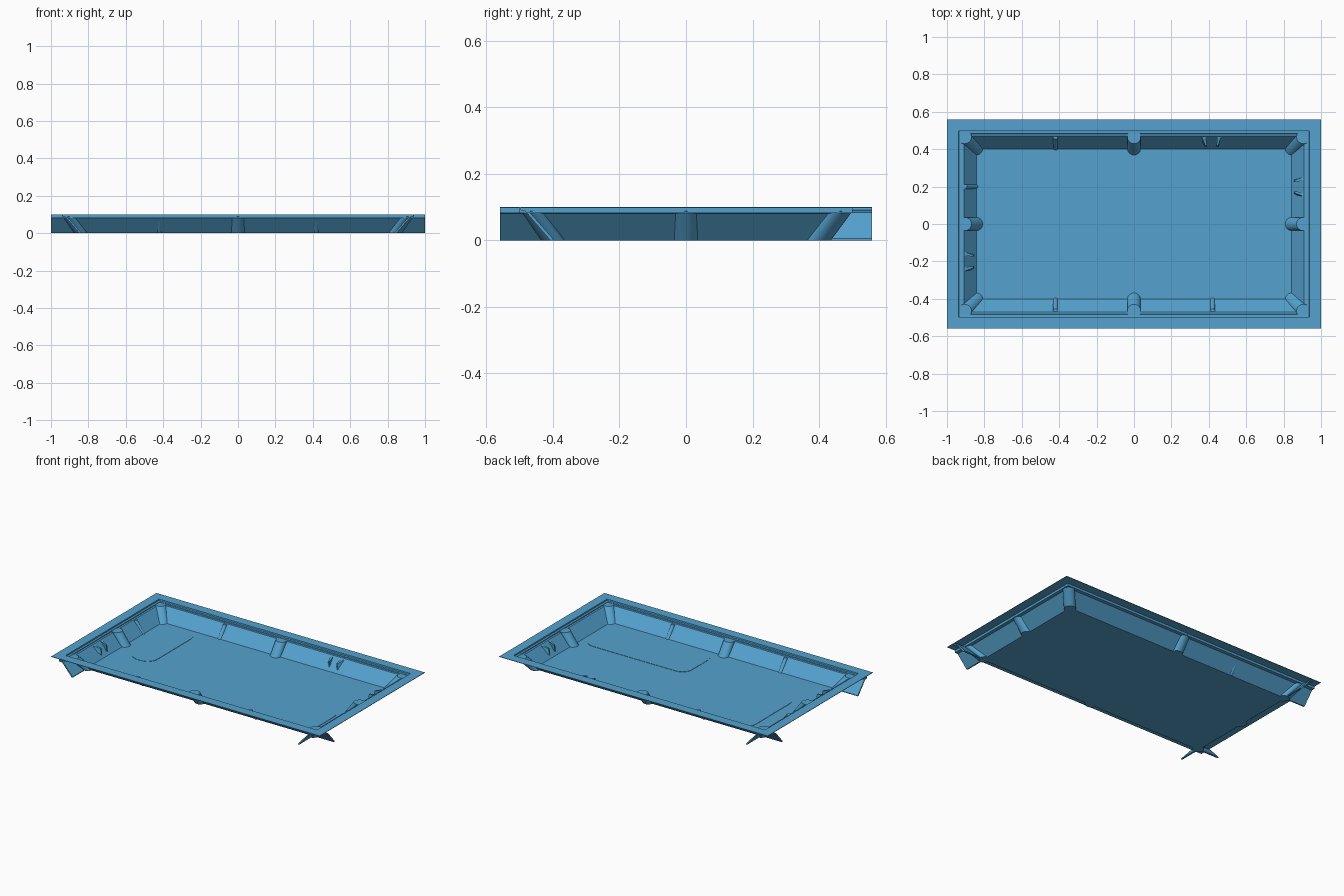
import bpy, bmesh, math

cube = bpy.data.objects.get("Cube")
if cube:
    bpy.data.objects.remove(cube, do_unlink=True)

COLOUR = (0.09, 0.36, 0.62, 1.0)
blue = bpy.data.materials.new("tray_blue")
blue.use_nodes = True
blue.diffuse_color = COLOUR
blue.node_tree.nodes["Principled BSDF"].inputs["Base Color"].default_value = COLOUR

HX, HY = 1.0, 0.56       # outer half sizes
DIFF = HX - HY           # long side minus short side


def finish(name, bm, smooth=False):
    bmesh.ops.recalc_face_normals(bm, faces=bm.faces[:])
    mesh = bpy.data.meshes.new(name)
    bm.to_mesh(mesh)
    bm.free()
    mesh.materials.append(blue)
    obj = bpy.data.objects.new(name, mesh)
    bpy.context.collection.objects.link(obj)
    if smooth:
        bpy.ops.object.select_all(action="DESELECT")
        obj.select_set(True)
        bpy.context.view_layer.objects.active = obj
        bpy.ops.object.shade_smooth_by_angle(angle=math.radians(40))
    return obj


def loft(name, start, end):
    """Closed solid between two matching outlines."""
    bm = bmesh.new()
    a = [bm.verts.new(p) for p in start]
    b = [bm.verts.new(p) for p in end]
    n = len(a)
    for i in range(n):
        j = (i + 1) % n
        bm.faces.new((a[i], a[j], b[j], b[i]))
    bm.faces.new(a)
    bm.faces.new(b)
    return finish(name, bm)


def frame(name, outer, inner, z0, z1):
    """Flat rectangular ring; outer and inner are half depths in y."""
    bm = bmesh.new()
    signs = [(-1, -1), (1, -1), (1, 1), (-1, 1)]
    loops = [[bm.verts.new((sx * (d + DIFF), sy * d, z)) for sx, sy in signs]
             for d, z in ((outer, z0), (outer, z1), (inner, z1), (inner, z0))]
    for k in range(4):
        a, b = loops[k], loops[(k + 1) % 4]
        for i in range(4):
            j = (i + 1) % 4
            bm.faces.new((a[i], a[j], b[j], b[i]))
    finish(name, bm)


def leaning_post(name, bottom, top, z0, z1, rx, ry=None):
    """Round post sheared so that both ends stay level."""
    bm = bmesh.new()
    bmesh.ops.create_cone(bm, cap_ends=True, segments=24, radius1=1, radius2=1, depth=1)
    for v in bm.verts:
        t = v.co.z + 0.5
        v.co.x = v.co.x * rx + bottom[0] + (top[0] - bottom[0]) * t
        v.co.y = v.co.y * (ry or rx) + bottom[1] + (top[1] - bottom[1]) * t
        v.co.z = z0 + (z1 - z0) * t
    finish(name, bm, True)


# Floor and top rim
bm = bmesh.new()
bmesh.ops.create_cube(bm, size=1)
for v in bm.verts:
    v.co = (v.co.x * 1.69, v.co.y * 0.81, (v.co.z + 0.5) * 0.006)
finish("floor", bm)
frame("top_rim", HY, 0.497, 0.097, 0.1)

# Sloping walls: (offset from centre line, height)
PROFILE = [(0.500, 0.098), (0.497, 0.098), (0.496, 0.091), (0.483, 0.090), (0.482, 0.085),
           (0.470, 0.084), (0.400, 0.005), (0.400, 0.0), (0.408, 0.0), (0.478, 0.081),
           (0.500, 0.082)]


def wall(name, side, along_x, low_open, high_open):
    # open ends run on under the rim, closed ends are mitred
    shift, extent = (DIFF, HX) if along_x else (-DIFF, HY)
    ends = []
    for sign, is_open in ((-1, low_open), (1, high_open)):
        ring = []
        for d, z in PROFILE:
            if along_x:
                ring.append((sign * (extent if is_open else d + DIFF), side * d, z))
            else:
                ring.append((side * (d + DIFF), sign * (extent if is_open else d), z))
        ends.append(ring)
    loft(name, *ends)


wall("front_wall", -1, True, True, True)
wall("back_wall", 1, True, True, False)
wall("left_wall", 1, False, True, False)
wall("right_wall", -1, False, True, True)

# Leaning pocket posts at corners and mid sides
B, T, R = 0.40, 0.465, 0.036
for sx in (-1, 0, 1):
    for sy in (-1, 0, 1):
        if sx or sy:
            leaning_post("pocket_post",
                         (sx * (B + DIFF), sy * B), (sx * (T + DIFF), sy * T),
                         0.0, 0.088, R)

# Slim ribs on the walls
for x, s in ((-0.42, 1), (-0.42, -1), (0.42, -1)):
    leaning_post("slim_rib", (x, s * 0.402), (x, s * 0.465), 0.0, 0.082, 0.012)
leaning_post("slim_rib", (-0.842, 0.2), (-0.905, 0.2), 0.0, 0.082, 0.012)


# Paired tapering brackets
def bracket(place, centre):
    for s in (-1, 1):
        def section(d, z, c, half):
            c = centre + s * c
            return [place(d, c - half, z), place(d, c + half, z)]
        top = section(0.468, 0.080, 0.042, 0.010) + section(0.420, 0.066, 0.030, 0.005)[::-1]
        low = section(0.440, 0.040, 0.042, 0.010) + section(0.414, 0.022, 0.030, 0.005)[::-1]
        loft("wall_bracket", top, low)


bracket(lambda d, c, z: (c, d, z), 0.415)
bracket(lambda d, c, z: (d + DIFF, c, z), 0.2)
bracket(lambda d, c, z: (-d - DIFF, c, z), -0.2)


# Thin rounded pads on the floor
def pad(name, x0, x1, y0, y1, r):
    outline = []
    for k, (cx, cy) in enumerate(((x1 - r, y1 - r), (x0 + r, y1 - r),
                                  (x0 + r, y0 + r), (x1 - r, y0 + r))):
        for i in range(9):
            a = math.pi / 2 * (k + i / 8)
            outline.append((cx + r * math.cos(a), cy + r * math.sin(a)))
    loft(name, [(x, y, 0.005) for x, y in outline], [(x, y, 0.008) for x, y in outline])


pad("small_floor_pad", -0.73, -0.56, -0.13, 0.37, 0.07)
pad("large_floor_pad", 0.04, 0.80, -0.36, -0.05, 0.07)
